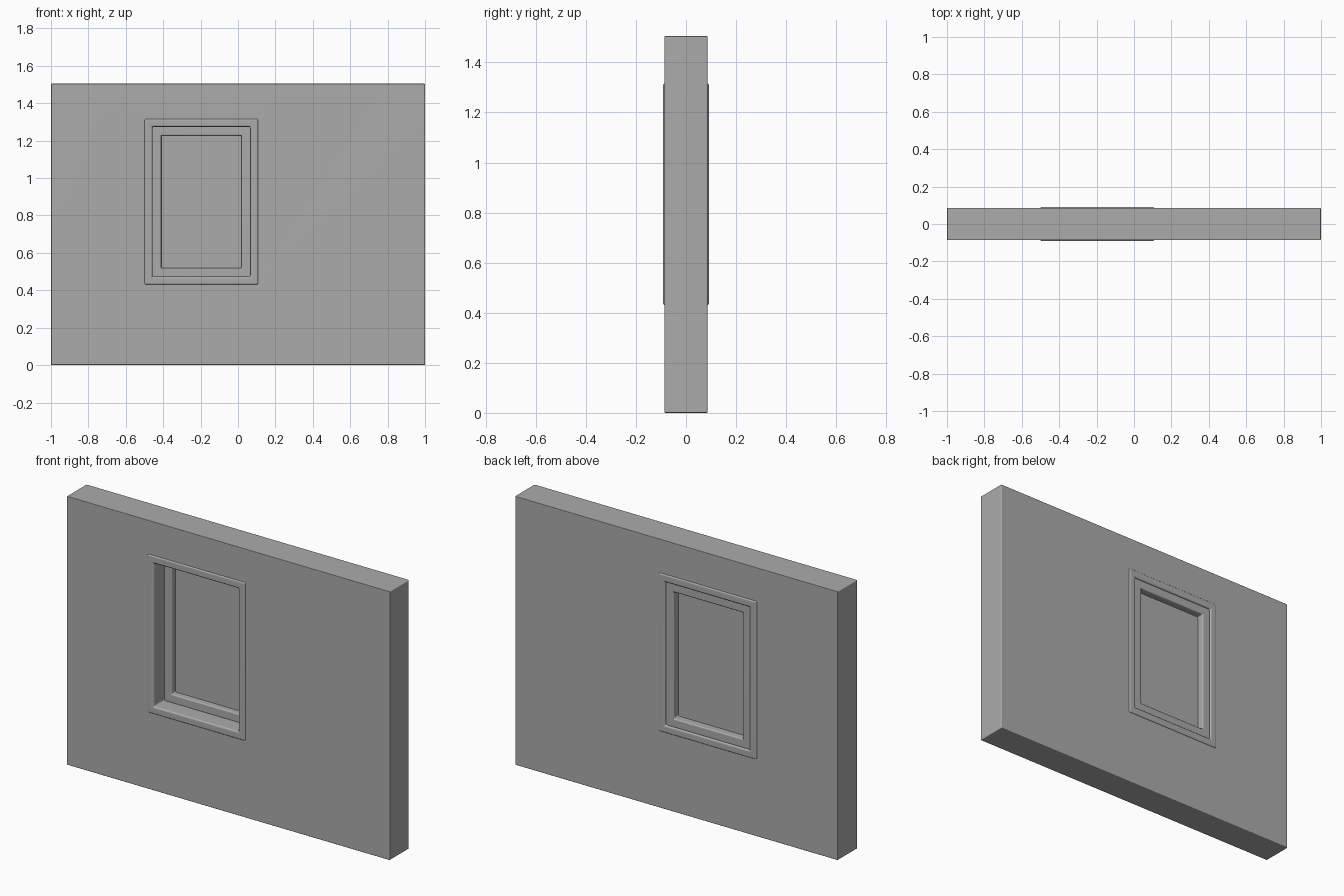
import bpy, bmesh, math

cube = bpy.data.objects.get("Cube")
if cube:
    bpy.data.objects.remove(cube, do_unlink=True)

GREY = (0.41, 0.41, 0.41, 1)
mat = bpy.data.materials.new("plain grey")
mat.use_nodes = True
mat.diffuse_color = GREY
mat.node_tree.nodes["Principled BSDF"].inputs["Base Color"].default_value = GREY


def finish(bm, name, bevel):
    """Turn a bmesh into a softly bevelled object."""
    bmesh.ops.recalc_face_normals(bm, faces=bm.faces[:])
    mesh = bpy.data.meshes.new(name)
    bm.to_mesh(mesh)
    bm.free()
    mesh.materials.append(mat)
    obj = bpy.data.objects.new(name, mesh)
    bpy.context.collection.objects.link(obj)
    bpy.context.view_layer.objects.active = obj
    obj.select_set(True)
    bpy.ops.object.shade_smooth_by_angle(angle=math.radians(40))
    obj.select_set(False)
    if bevel:
        mod = obj.modifiers.new("soft edges", 'BEVEL')
        mod.width = bevel
        mod.segments = 3
        mod.limit_method = 'ANGLE'
        mod.use_clamp_overlap = False
        obj.modifiers.new("flat faces", 'WEIGHTED_NORMAL')
    return obj


def rect_loop(bm, rect, y):
    x0, x1, z0, z1 = rect
    return [bm.verts.new((x, y, z)) for x, z in ((x0, z0), (x1, z0), (x1, z1), (x0, z1))]


def ring(name, outer, inner, y0, y1, bevel):
    """Rectangular frame with mitred corners between two rectangles."""
    bm = bmesh.new()
    loops = [rect_loop(bm, r, y) for r, y in
             ((outer, y0), (outer, y1), (inner, y1), (inner, y0))]
    for a, b in zip(loops, loops[1:] + loops[:1]):
        for i in range(4):
            j = (i + 1) % 4
            bm.faces.new((a[i], a[j], b[j], b[i]))
    return finish(bm, name, bevel)


def slab(name, rect, y0, y1):
    bm = bmesh.new()
    a, b = rect_loop(bm, rect, y0), rect_loop(bm, rect, y1)
    bm.faces.new(a)
    bm.faces.new(b)
    for i in range(4):
        j = (i + 1) % 4
        bm.faces.new((a[i], a[j], b[j], b[i]))
    return finish(bm, name, 0)


def inset(rect, d):
    return (rect[0] + d, rect[1] - d, rect[2] + d, rect[3] - d)


WALL = (-1, 1, 0, 1.505)
CASING = (-0.5, 0.108, 0.43, 1.317)
OPENING = inset(CASING, 0.043)
SIGHT = inset(CASING, 0.09)

# Wall with its window hole, the casing lining it, the sash set towards the back
ring("wall", WALL, inset(CASING, 0.015), -0.086, 0.086, 0.005)
ring("window_casing", CASING, OPENING, -0.092, 0.092, 0.009)
ring("window_sash", inset(OPENING, -0.004), SIGHT, 0.0, 0.083, 0.007)
slab("window_pane", inset(SIGHT, -0.01), 0.034, 0.042)
